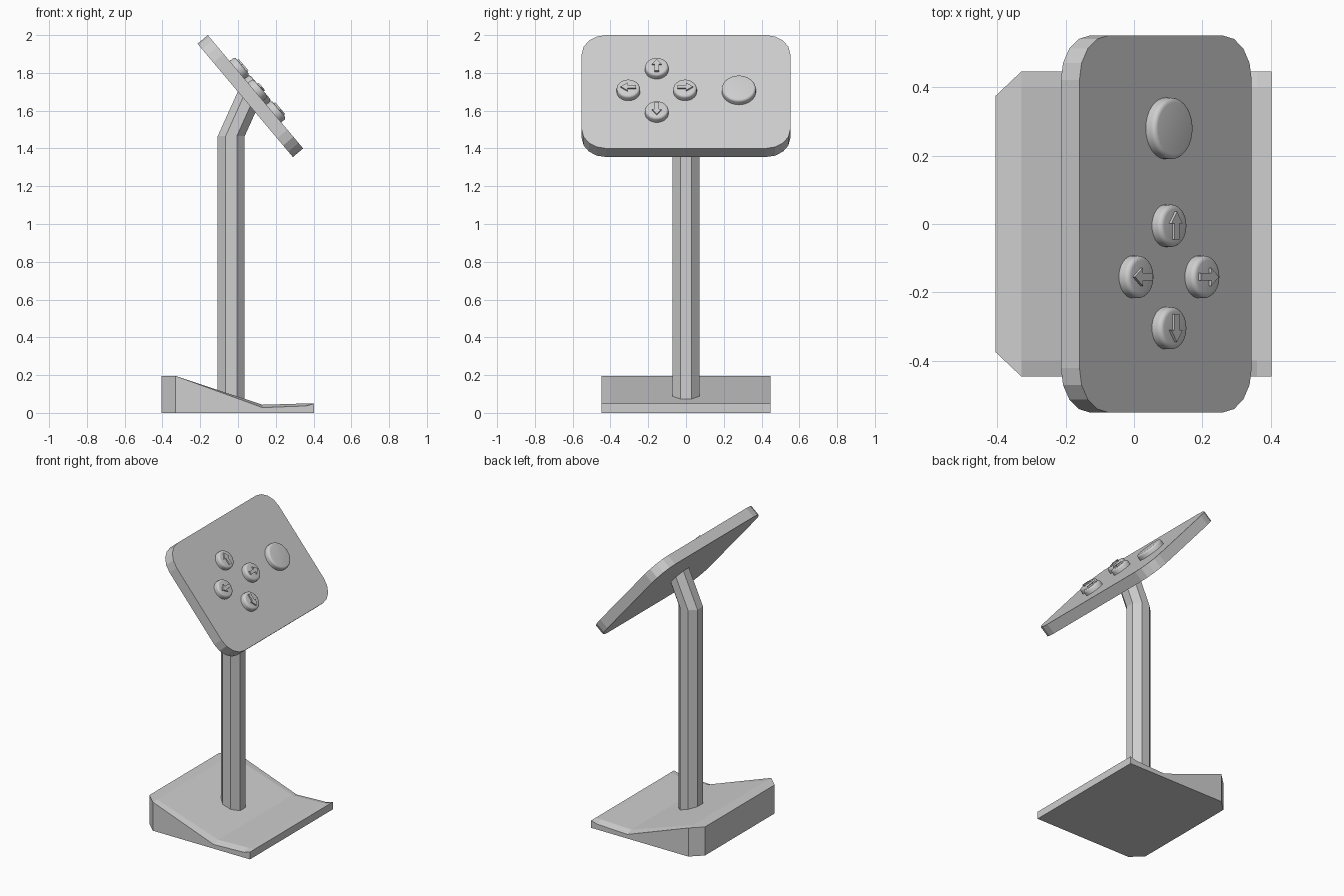
import bpy
import bmesh
from math import sin, cos, tan, pi, radians
from mathutils import Matrix, Vector

cube = bpy.data.objects.get("Cube")
if cube:
    bpy.data.objects.remove(cube, do_unlink=True)

grey = bpy.data.materials.new("light_grey")
grey.use_nodes = True
colour = (0.62, 0.62, 0.62, 1)
grey.diffuse_color = colour
grey.node_tree.nodes["Principled BSDF"].inputs["Base Color"].default_value = colour

# Tilted panel frame: u along +y, v up the slope, n out of the face
N = Vector((0.765, 0, 0.644)).normalized()
U = Vector((0, 1, 0))
V = N.cross(U)
CENTRE = Vector((0.0925, 0, 1.70))
FRAME = Matrix((U, V, N)).transposed().to_4x4()
FRAME.translation = CENTRE


def finish(name, bm, matrix=Matrix(), smooth=False):
    bmesh.ops.recalc_face_normals(bm, faces=bm.faces[:])
    mesh = bpy.data.meshes.new(name)
    bm.to_mesh(mesh)
    bm.free()
    mesh.transform(matrix)
    mesh.materials.append(grey)
    if smooth:
        for p in mesh.polygons:
            p.use_smooth = True
        mesh.set_sharp_from_angle(angle=radians(35))
    obj = bpy.data.objects.new(name, mesh)
    bpy.context.collection.objects.link(obj)
    return obj


def loft(rings):
    """Closed solid through a list of equal-length point rings."""
    bm = bmesh.new()
    loops = [[bm.verts.new(p) for p in ring] for ring in rings]
    count = len(loops[0])
    for a, b in zip(loops, loops[1:]):
        for i in range(count):
            j = (i + 1) % count
            bm.faces.new((a[i], a[j], b[j], b[i]))
    bm.faces.new(loops[0])
    bm.faces.new(loops[-1])
    return bm


def prism(name, outline, low, high, matrix):
    rings = [[(x, y, w) for x, y in outline] for w in (low, high)]
    return finish(name, loft(rings), matrix)


# Foot: wedge with chamfered back corners, sloped side trims and a front lip
# Each station: x, inner half width, outer half width, inner height, edge height
stations = [(-0.406, 0.33, 0.375, 0.195, 0.195),
            (-0.33, 0.40, 0.447, 0.195, 0.195),
            (0.13, 0.40, 0.447, 0.043, 0.028),
            (0.36, 0.40, 0.447, 0.05, 0.037),
            (0.403, 0.40, 0.447, 0.05, 0.05)]
rings = [[(x, -o, 0), (x, -o, ze), (x, -i, zi), (x, i, zi), (x, o, ze), (x, o, 0)]
         for x, i, o, zi, ze in stations]
finish("foot", loft(rings))

# Post: octagonal column that leans toward the panel above the bend
apothem, post_x = 0.0715, -0.036
radius = apothem / cos(pi / 8)
section = [(post_x + radius * cos(a), radius * sin(a))
           for a in (pi / 8 + k * pi / 4 for k in range(8))]
lean = Vector((0.41, 0, 0.91)).normalized()
bend = [Vector((x, y, 1.465)) for x, y in section]
top = [p + lean * ((-0.035 - (p - CENTRE).dot(N)) / lean.dot(N)) for p in bend]
finish("post", loft([[(x, y, 0.03) for x, y in section], bend, top]))

# Panel: rounded rectangle plate
half_u, half_v, corner, steps = 0.552, 0.392, 0.13, 4
outline = []
for q, (su, sv) in enumerate([(1, 1), (-1, 1), (-1, -1), (1, -1)]):
    for k in range(steps + 1):
        a = (q + k / steps) * pi / 2
        outline.append((su * (half_u - corner) + corner * cos(a),
                        sv * (half_v - corner) + corner * sin(a)))
prism("panel", outline, -0.071, 0, FRAME)


# Buttons: short cylinders with a rounded top rim
HEIGHT = 0.035


def button(name, u, v, r):
    rim = 0.014
    profile = [(r, -0.01), (r, HEIGHT - rim)]
    profile += [(r - rim + rim * cos(a), HEIGHT - rim + rim * sin(a))
                for a in (k * pi / 8 for k in range(1, 5))]
    rings = [[(pr * cos(t), pr * sin(t), w) for t in (k * pi / 16 for k in range(32))]
             for pr, w in profile]
    finish(name, loft(rings), FRAME @ Matrix.Translation((u, v, 0)), smooth=True)


button("main_button", 0.28, 0, 0.09)

# Direction buttons, each with a raised arrow pointing away from the pad centre
arrow = [(-0.041, -0.011), (0.006, -0.011), (0.006, -0.026), (0.041, 0),
         (0.006, 0.026), (0.006, 0.011), (-0.041, 0.011)]
pad_u, spread = -0.155, 0.15
for k, side in enumerate(("right", "up", "left", "down")):
    angle = k * pi / 2
    u, v = pad_u + spread * cos(angle), spread * sin(angle)
    button(side + "_button", u, v, 0.062)
    place = FRAME @ Matrix.Translation((u, v, 0)) @ Matrix.Rotation(angle, 4, "Z")
    prism(side + "_arrow", arrow, HEIGHT - 0.005, HEIGHT + 0.009, place)
